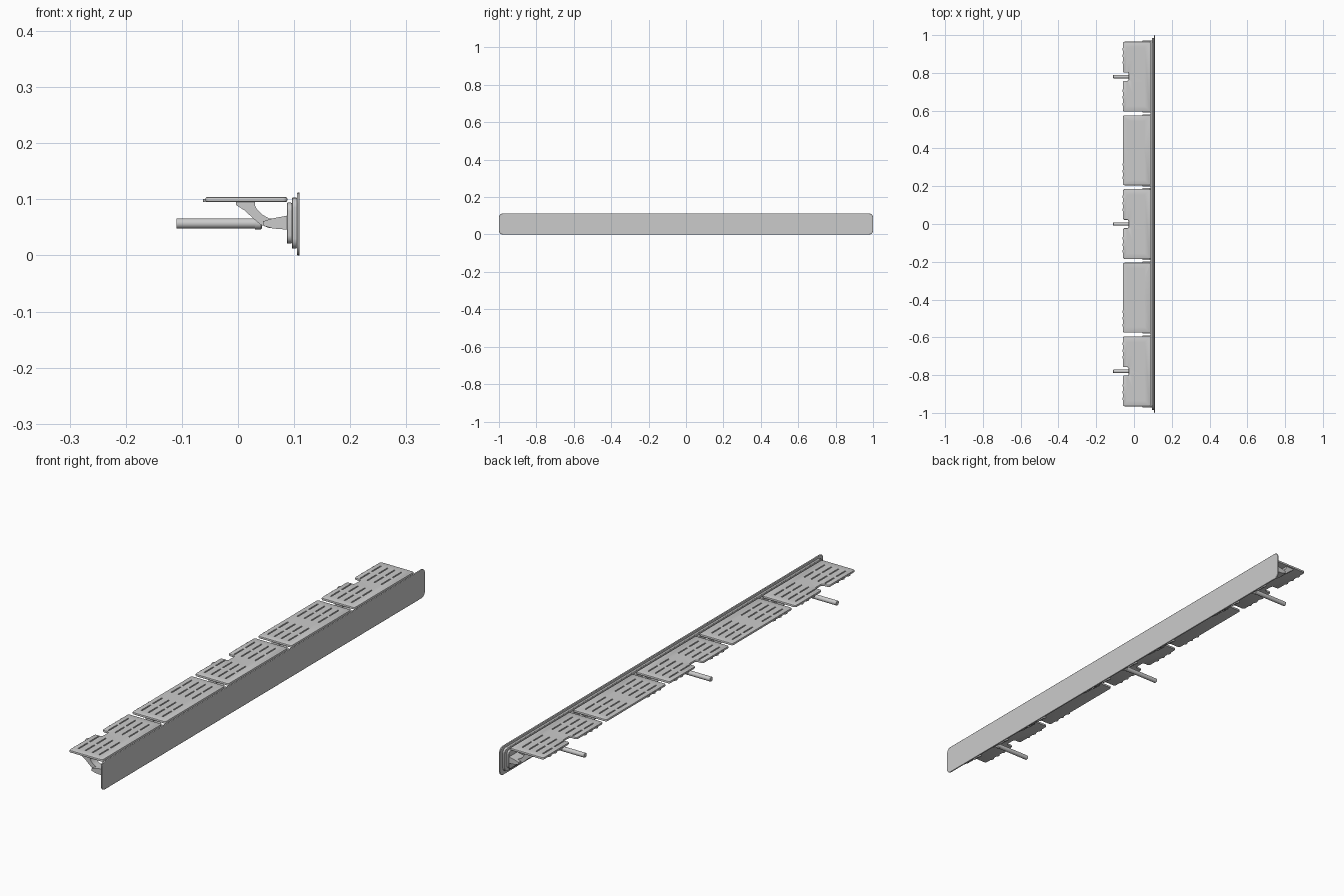
import bpy, bmesh, math
from mathutils import Matrix, Vector

old = bpy.data.objects.get("Cube")
if old:
    bpy.data.objects.remove(old, do_unlink=True)

GREY = (0.6, 0.6, 0.6, 1)
grey = bpy.data.materials.new("light grey")
grey.use_nodes = True
grey.diffuse_color = GREY
grey.node_tree.nodes["Principled BSDF"].inputs["Base Color"].default_value = GREY


def finish(name, bm):
    bmesh.ops.recalc_face_normals(bm, faces=bm.faces)
    mesh = bpy.data.meshes.new(name)
    bm.to_mesh(mesh)
    bm.free()
    mesh.materials.append(grey)
    obj = bpy.data.objects.new(name, mesh)
    bpy.context.collection.objects.link(obj)
    return obj


def select(obj):
    bpy.ops.object.select_all(action='DESELECT')
    obj.select_set(True)
    bpy.context.view_layer.objects.active = obj


def smooth(obj):
    select(obj)
    bpy.ops.object.shade_smooth_by_angle(angle=math.radians(35))


def prism(name, points, place, depth, radius=0, rim=0):
    """Extrude a 2D outline; place(u, v) gives 3D start, depth is a vector."""
    bm = bmesh.new()
    bm.faces.new([bm.verts.new(place(u, v)) for u, v in points])
    if radius:
        bmesh.ops.bevel(bm, geom=bm.verts[:], offset=radius, segments=5,
                        profile=0.5, affect='VERTICES')
    ext = bmesh.ops.extrude_face_region(bm, geom=bm.faces[:])
    bmesh.ops.translate(bm, vec=Vector(depth),
                        verts=[g for g in ext["geom"] if isinstance(g, bmesh.types.BMVert)])
    obj = finish(name, bm)
    if rim:
        mod = obj.modifiers.new("rim", 'BEVEL')
        mod.width, mod.segments = rim, 2
        mod.limit_method, mod.angle_limit = 'ANGLE', math.radians(50)
    return obj


def rect(u0, u1, v0, v1):
    return [(u0, v0), (u1, v0), (u1, v1), (u0, v1)]


def cylinder(name, radius, length, matrix, rim=0):
    bm = bmesh.new()
    bmesh.ops.create_cone(bm, cap_ends=True, segments=24, radius1=radius,
                          radius2=radius, depth=length, matrix=matrix)
    obj = finish(name, bm)
    if rim:
        mod = obj.modifiers.new("rim", 'BEVEL')
        mod.width, mod.segments = rim, 2
        mod.limit_method, mod.angle_limit = 'ANGLE', math.radians(50)
    smooth(obj)


# Stepped wall rail: three stacked rounded plates
for name, x0, x1, half, z0, z1, r in [
        ("wall_plate", 0.105, 0.11, 1.0, 0.0, 0.112, 0.02),
        ("rail_step", 0.096, 0.105, 0.985, 0.012, 0.103, 0.018),
        ("rail_face", 0.087, 0.096, 0.972, 0.021, 0.094, 0.015)]:
    smooth(prism(name, rect(-half, half, z0, z1),
                 lambda u, v, x=x0: (x, u, v), (x1 - x0, 0, 0), r, 0.0015))

# Curved support arm profile in x and z
ARM = [(-0.004, 0.096), (-0.004, 0.09), (0.012, 0.08), (0.028, 0.065), (0.04, 0.055),
       (0.055, 0.049), (0.088, 0.046), (0.088, 0.071), (0.068, 0.066), (0.055, 0.066),
       (0.043, 0.073), (0.034, 0.082), (0.03, 0.09), (0.03, 0.096)]
FOOT = [(0.045, 0.053), (0.062, 0.048), (0.088, 0.046),
        (0.088, 0.071), (0.062, 0.066), (0.045, 0.061)]


def arm(name, y, width, profile=ARM):
    smooth(prism(name, profile, lambda u, v: (u, y - width / 2, v), (0, width, 0)))


def shelf(index, y, notched):
    # Slab outline with an optional front notch above the peg
    outline = rect(-0.058, 0.088, y - 0.185, y + 0.185)
    if notched:
        outline += [(-0.058, y + 0.022), (-0.028, y + 0.022),
                    (-0.028, y - 0.022), (-0.058, y - 0.022)]
    slab = prism(f"shelf_{index}", outline, lambda u, v: (u, v, 0.095),
                 (0, 0, 0.009), 0.008, 0.003)

    # Rows of dashed grooves
    bm = bmesh.new()
    for x in (-0.036, -0.006, 0.024, 0.054):
        for dy in (-0.127, -0.057, 0.057, 0.127):
            size = Matrix.Diagonal((0.005, 0.056, 0.006, 1))
            bmesh.ops.create_cube(bm, size=1,
                                  matrix=Matrix.Translation((x, y + dy, 0.104)) @ size)
    cutter = finish("groove_cutter", bm)
    cutter.hide_render = True
    cut = slab.modifiers.new("grooves", 'BOOLEAN')
    cut.operation, cut.solver, cut.object = 'DIFFERENCE', 'EXACT', cutter
    select(slab)
    for mod in list(slab.modifiers):
        bpy.ops.object.modifier_apply(modifier=mod.name)
    bpy.data.objects.remove(cutter, do_unlink=True)
    smooth(slab)

    # Small scallops on the front edge
    sides = (-1, 1) if notched else (-1,)
    for side in sides:
        for k in range(3):
            pos = (-0.052, y + side * (0.075 + 0.035 * k), 0.098)
            cylinder(f"edge_scallop_{index}", 0.01, 0.005, Matrix.Translation(pos))

    # Support arms near both ends
    for side in (-1, 1):
        arm(f"support_arm_{index}", y + side * 0.163, 0.03)
        arm(f"arm_foot_{index}", y + side * 0.165, 0.052, FOOT)

    # Hanging peg with its own arm and collar
    if notched:
        arm(f"peg_arm_{index}", y, 0.03)
        turn = Matrix.Rotation(math.pi / 2, 4, 'Y')
        cylinder(f"peg_{index}", 0.009, 0.153,
                 Matrix.Translation((-0.0335, y, 0.057)) @ turn, 0.001)
        cylinder(f"peg_collar_{index}", 0.0105, 0.012,
                 Matrix.Translation((0.036, y, 0.057)) @ turn, 0.001)


for i in range(5):
    shelf(i + 1, (i - 2) * 0.39, i % 2 == 0)
